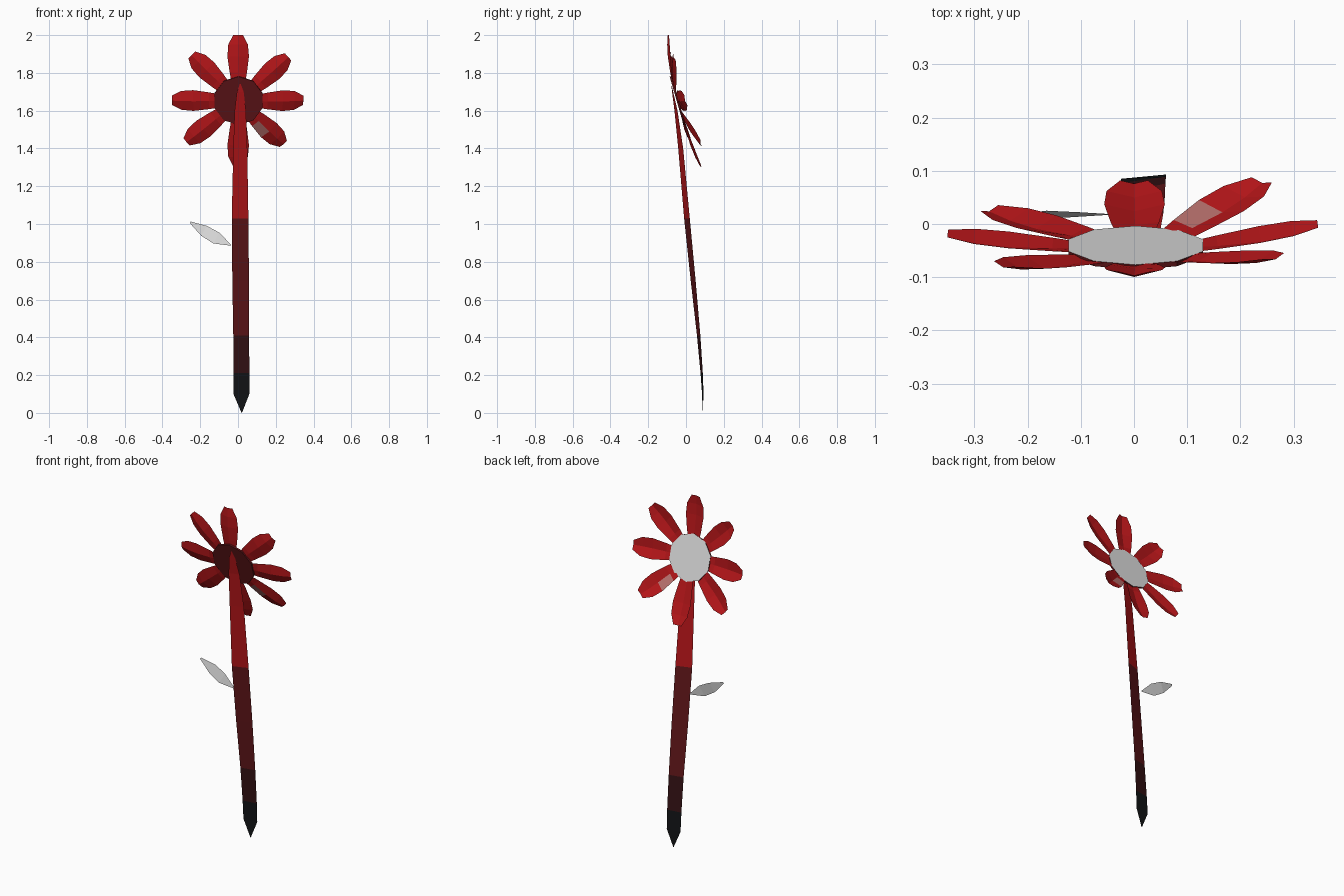
import bpy
import math
from mathutils import Vector

cube = bpy.data.objects.get("Cube")
if cube:
    bpy.data.objects.remove(cube, do_unlink=True)


def make_material(name, r, g, b):
    mat = bpy.data.materials.new(name)
    mat.use_nodes = True
    mat.diffuse_color = (r, g, b, 1)
    mat.node_tree.nodes["Principled BSDF"].inputs["Base Color"].default_value = (r, g, b, 1)
    return mat


red = make_material("red", 0.48, 0.008, 0.01)
dark_red = make_material("dark red", 0.12, 0.008, 0.01)
deep_brown = make_material("deep brown red", 0.035, 0.006, 0.007)
black = make_material("black", 0.006, 0.007, 0.008)
grey = make_material("light grey", 0.75, 0.75, 0.75)
dusty_pink = make_material("dusty pink", 0.5, 0.17, 0.16)


def sheet(name, rows, materials):
    """Join rows of points into a flat shaded strip."""
    cols = len(rows[0])
    verts = [p for row in rows for p in row]
    faces = [(r * cols + c, r * cols + c + 1, (r + 1) * cols + c + 1, (r + 1) * cols + c)
             for r in range(len(rows) - 1) for c in range(cols - 1)]
    mesh = bpy.data.meshes.new(name)
    mesh.from_pydata(verts, [], faces)
    for mat in materials:
        mesh.materials.append(mat)
    obj = bpy.data.objects.new(name, mesh)
    bpy.context.collection.objects.link(obj)
    return obj


# Flower head: a thin tilted disc, grey on its face and dark red behind
tilt = math.radians(16)
facing = Vector((0, math.cos(tilt), math.sin(tilt)))
centre = Vector((0.003, -0.04, 1.655))
bpy.ops.mesh.primitive_cylinder_add(vertices=10, radius=0.133, depth=0.01,
                                    location=centre - facing * 0.005,
                                    rotation=(tilt - math.pi / 2, 0, 0))
head = bpy.context.object
head.name = "flower_head"
head.data.materials.append(dark_red)
head.data.materials.append(grey)
for face in head.data.polygons:
    face.material_index = 1 if face.normal.z > 0.9 else 0

# Petals: cupped strips from the head out to each tip
tips = {
    "top": (0, -0.09, 2.0),
    "upper_left": (0.265, -0.06, 1.885),
    "left": (0.345, 0, 1.655),
    "lower_left": (0.24, 0.083, 1.425),
    "bottom": (0, 0.082, 1.305),
    "lower_right": (-0.272, 0.03, 1.435),
    "right": (-0.35, -0.018, 1.655),
    "upper_right": (-0.245, -0.075, 1.895),
}
outline = [(0, 0.036), (0.22, 0.046), (0.55, 0.057), (0.8, 0.052), (1, 0.026)]
for side, tip in tips.items():
    tip = Vector(tip)
    outward = tip - centre
    outward = (outward - facing * outward.dot(facing)).normalized()
    root = centre + outward * 0.1 - facing * 0.005
    across = facing.cross(tip - root).normalized()
    up = (tip - root).cross(across).normalized()
    rows = []
    for along, half in outline:
        mid = root.lerp(tip, along)
        dip = up * 0.25 * half * min(1, along * 3)
        rows.append([mid - across * half, mid - dip, mid + across * half])
    petal = sheet("petal_" + side, rows, [red, dusty_pink])
    # Pale patch on the lower edge of one petal
    if side == "lower_left":
        for face in petal.data.polygons:
            offset = face.center - root
            reach = offset.dot(tip - root) / (tip - root).length_squared
            if offset.dot(across) > 0 and 0.3 < reach < 0.5:
                face.material_index = 1

# Stem: a leaning ribbon with pointed ends, (z, x, y, half width, twist)
stem_rows = [
    (0, 0.02, 0.088, 0.001, 0),
    (0.1, 0.018, 0.089, 0.042, 0.004),
    (0.21, 0.018, 0.083, 0.042, 0.006),
    (0.41, 0.017, 0.067, 0.042, 0.009),
    (0.7, 0.014, 0.038, 0.044, 0.013),
    (1.03, 0.011, 0.005, 0.044, 0.015),
    (1.4, 0.012, -0.028, 0.037, 0.013),
    (1.6, 0.012, -0.053, 0.03, 0.008),
    (1.7, 0.012, -0.071, 0.018, 0.003),
    (1.74, 0.012, -0.078, 0.003, 0),
]
stem = sheet("stem", [[(x - w, y - s, z), (x + w, y + s, z)] for z, x, y, w, s in stem_rows],
             [black, deep_brown, dark_red, red])
for face in stem.data.polygons:
    face.material_index = sum(face.center.z > limit for limit in (0.21, 0.41, 1.03))

# Leaf: a small pointed blade on the right of the stem
sheet("leaf", [
    [(-0.035, 0.018, 0.885), (-0.038, 0.018, 0.892)],
    [(-0.13, 0.012, 0.897), (-0.1, 0.022, 0.955)],
    [(-0.195, 0.012, 0.938), (-0.165, 0.025, 0.99)],
    [(-0.255, 0.012, 1.005), (-0.25, 0.014, 1.013)],
], [grey])
